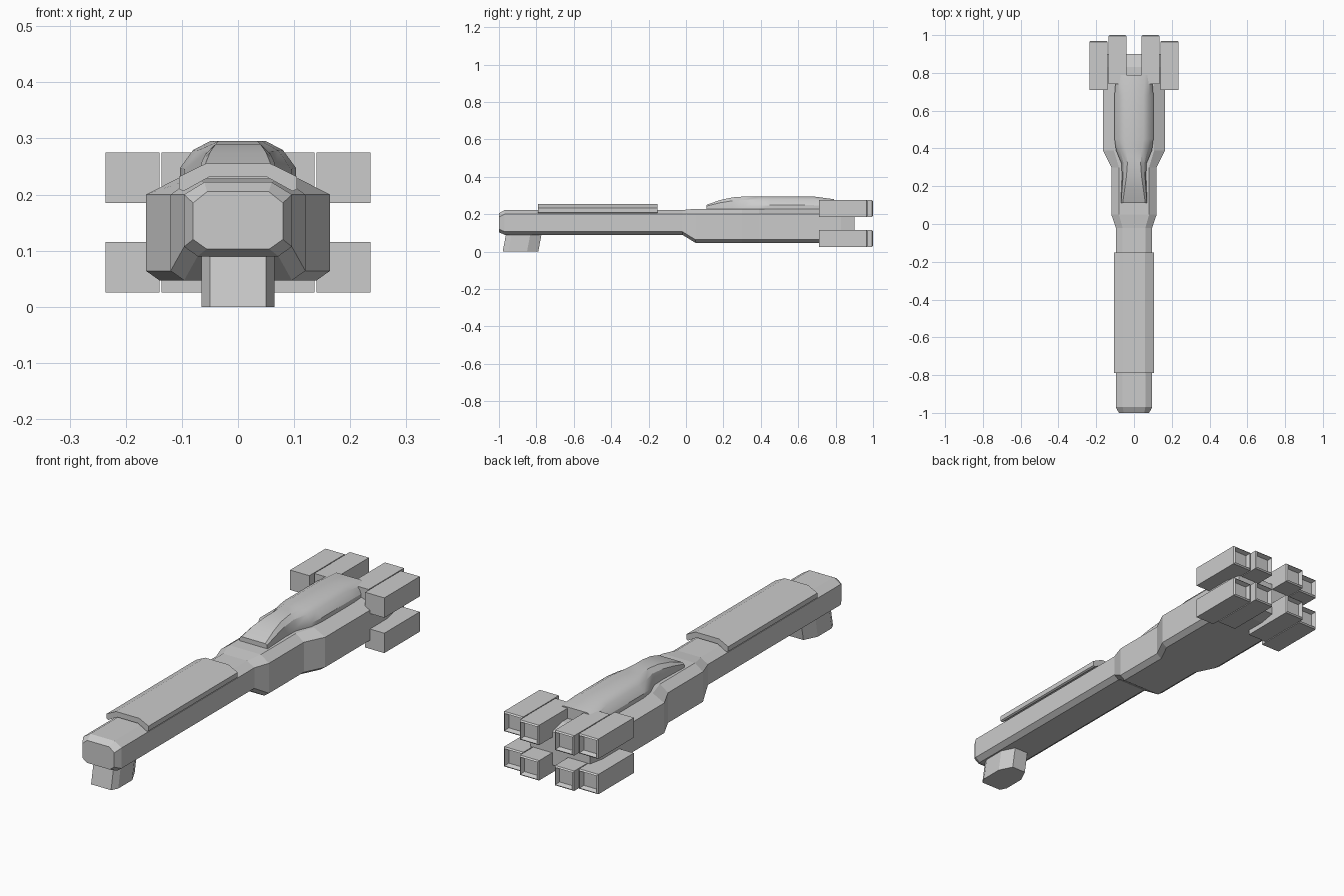
import bpy
import bmesh
import math

if "Cube" in bpy.data.objects:
    bpy.data.objects.remove(bpy.data.objects["Cube"], do_unlink=True)

grey = bpy.data.materials.new("plain_grey")
grey.use_nodes = True
grey.diffuse_color = (0.6, 0.6, 0.6, 1)
grey.node_tree.nodes["Principled BSDF"].inputs["Base Color"].default_value = (0.6, 0.6, 0.6, 1)


def finish(name, bm):
    bmesh.ops.recalc_face_normals(bm, faces=bm.faces[:])
    mesh = bpy.data.meshes.new(name)
    bm.to_mesh(mesh)
    bm.free()
    mesh.materials.append(grey)
    ob = bpy.data.objects.new(name, mesh)
    bpy.context.collection.objects.link(ob)
    return ob


def loft(name, rings):
    """Skin a list of equal closed rings and cap both ends."""
    bm = bmesh.new()
    loops = [[bm.verts.new(p) for p in ring] for ring in rings]
    n = len(loops[0])
    for a, b in zip(loops, loops[1:]):
        for i in range(n):
            j = (i + 1) % n
            bm.faces.new((a[i], a[j], b[j], b[i]))
    bm.faces.new(loops[0])
    bm.faces.new(loops[-1])
    return finish(name, bm)


def mirrored(y, half):
    """Close a half section, given from bottom to top on +x, at depth y."""
    return [(x, y, z) for x, z in half] + [(-x, y, z) for x, z in reversed(half)]


def hull_ring(y, width, low, side, high, roof):
    half = [(width - 0.024, low), (width, low + 0.017), (width, side), (roof, high)]
    return mirrored(y, half)


# Hull: slim neck in front, stepped wide body behind
loft("hull", [hull_ring(*s) for s in (
    (-1.0, 0.08, 0.103, 0.185, 0.205, 0.055),
    (-0.97, 0.096, 0.09, 0.2, 0.222, 0.06),
    (-0.02, 0.096, 0.09, 0.2, 0.222, 0.06),
    (0.05, 0.12, 0.047, 0.2, 0.229, 0.08),
    (0.3, 0.12, 0.047, 0.2, 0.229, 0.08),
    (0.39, 0.164, 0.047, 0.2, 0.229, 0.107),
    (0.83, 0.164, 0.047, 0.2, 0.229, 0.107),
    (0.9, 0.15, 0.06, 0.19, 0.21, 0.1),
)])

# Raised canopy with a pinched waist
canopy = loft("canopy", [
    mirrored(y, [(base, 0.222), (base, rim), (shoulder, (rim + 2 * top) / 3), (roof, top)])
    for y, base, rim, shoulder, roof, top in (
        (0.11, 0.07, 0.23, 0.068, 0.06, 0.25),
        (0.18, 0.067, 0.232, 0.064, 0.05, 0.275),
        (0.25, 0.064, 0.236, 0.058, 0.04, 0.29),
        (0.32, 0.066, 0.24, 0.055, 0.035, 0.295),
        (0.39, 0.095, 0.245, 0.072, 0.042, 0.295),
        (0.45, 0.103, 0.248, 0.08, 0.05, 0.295),
        (0.68, 0.103, 0.248, 0.08, 0.05, 0.295),
        (0.79, 0.095, 0.242, 0.085, 0.06, 0.28),
    )])
bpy.ops.object.select_all(action='DESELECT')
canopy.select_set(True)
bpy.context.view_layer.objects.active = canopy
bpy.ops.object.shade_smooth_by_angle(angle=math.radians(30))

# Bent armour plate over the neck
plate = [(0.052, 0.231), (0.097, 0.206), (0.105, 0.21), (0.105, 0.232), (0.058, 0.255)]
loft("neck_plate", [mirrored(y, plate) for y in (-0.79, -0.152)])

# Tapered foot under the nose
foot_plan = [(0.05, -0.98), (0.065, -0.95), (0.065, -0.85), (0.035, -0.79)]
foot = [(x, y) for x, y in foot_plan] + [(-x, y) for x, y in reversed(foot_plan)]
loft("front_foot", [[(x, y + 0.19 * z, z) for x, y in foot] for z in (0, 0.11)])


# Thruster pods with recessed nozzles at the back
def pod(name, x, z, front, back):
    bm = bmesh.new()
    bmesh.ops.create_cube(bm, size=1)
    for v in bm.verts:
        v.co = (x + v.co.x * 0.096, front if v.co.y < 0 else back, z + v.co.z * 0.09)
    rear = [f for f in bm.faces if f.calc_center_median().y > back - 0.001]
    edges = [e for e in rear[0].edges]
    bmesh.ops.bevel(bm, geom=edges, offset=0.006, segments=1, affect='EDGES')
    rear = [f for f in bm.faces if f.calc_center_median().y > back - 0.001]
    bmesh.ops.inset_region(bm, faces=rear, thickness=0.01)
    for v in rear[0].verts:
        v.co.y -= 0.02
    finish(name, bm)


for side, sx in (("left", 1), ("right", -1)):
    for level, z in (("upper", 0.23), ("lower", 0.07)):
        pod(f"{level}_{side}_outer_thruster", sx * 0.188, z, 0.71, 0.97)
        pod(f"{level}_{side}_inner_thruster", sx * 0.088, z, 0.74, 1.0)
